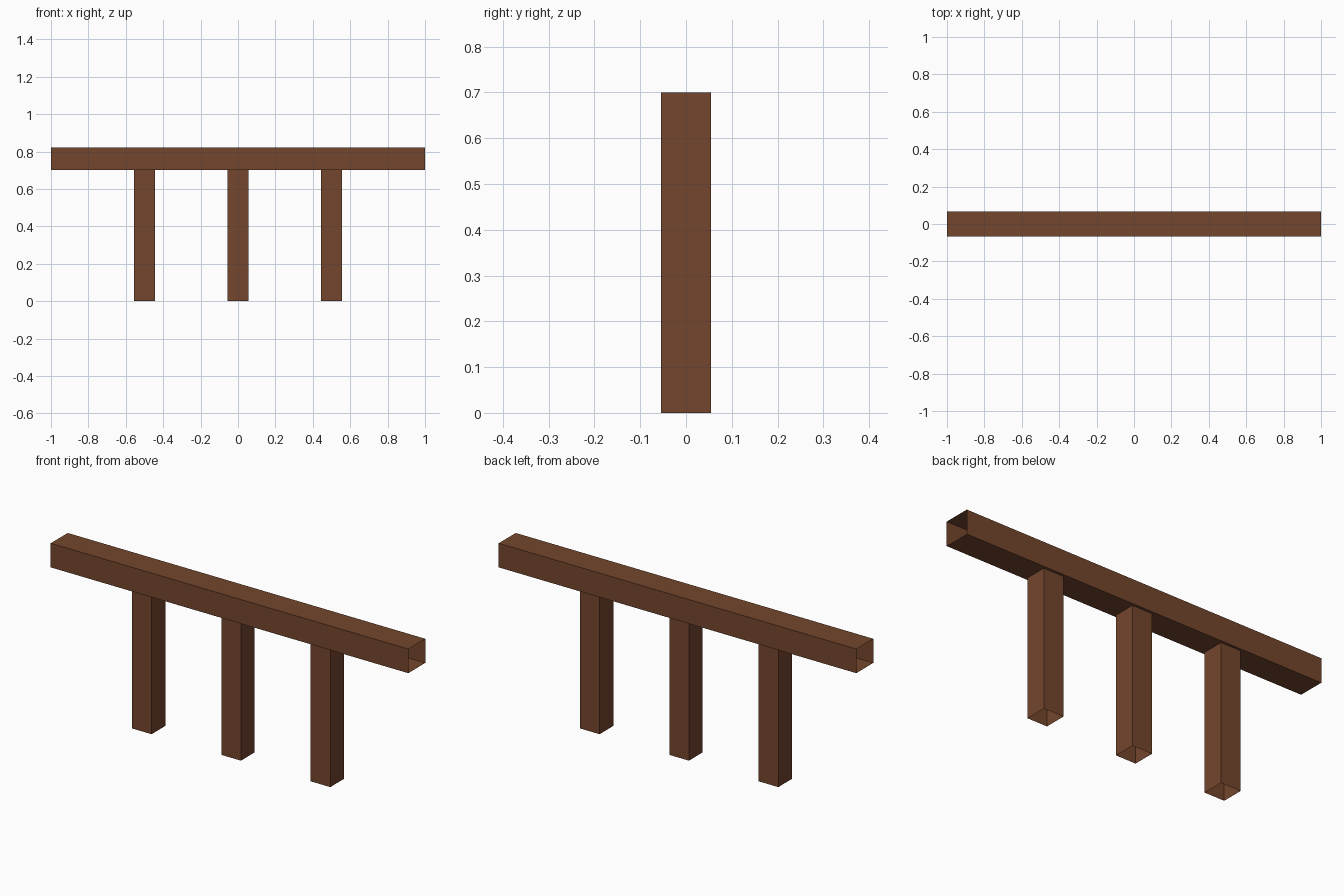
import bpy, bmesh

if "Cube" in bpy.data.objects:
    bpy.data.objects.remove(bpy.data.objects["Cube"])

wood = bpy.data.materials.new("brown wood")
wood.diffuse_color = (0.174, 0.061, 0.026, 1)
wood.use_nodes = True
wood.node_tree.nodes["Principled BSDF"].inputs["Base Color"].default_value = wood.diffuse_color


def open_box(name, lo, hi, axis):
    """Box tube, left open at both ends along the given axis."""
    bm = bmesh.new()
    bmesh.ops.create_cube(bm, size=1)
    for v in bm.verts:
        v.co = [lo[i] + (v.co[i] + 0.5) * (hi[i] - lo[i]) for i in range(3)]
    bm.normal_update()
    ends = [f for f in bm.faces if abs(f.normal[axis]) > 0.9]
    bmesh.ops.delete(bm, geom=ends, context='FACES_ONLY')
    mesh = bpy.data.meshes.new(name)
    bm.to_mesh(mesh)
    bm.free()
    mesh.materials.append(wood)
    obj = bpy.data.objects.new(name, mesh)
    bpy.context.collection.objects.link(obj)
    return obj


# Top rail, open at its left and right ends
open_box("rail", (-1, -0.068, 0.70), (1, 0.068, 0.822), 0)

# Three square posts, open at top and bottom
h = 0.055
for name, x in (("left_post", -0.5), ("middle_post", 0), ("right_post", 0.5)):
    open_box(name, (x - h, -h, 0), (x + h, h, 0.70), 2)
